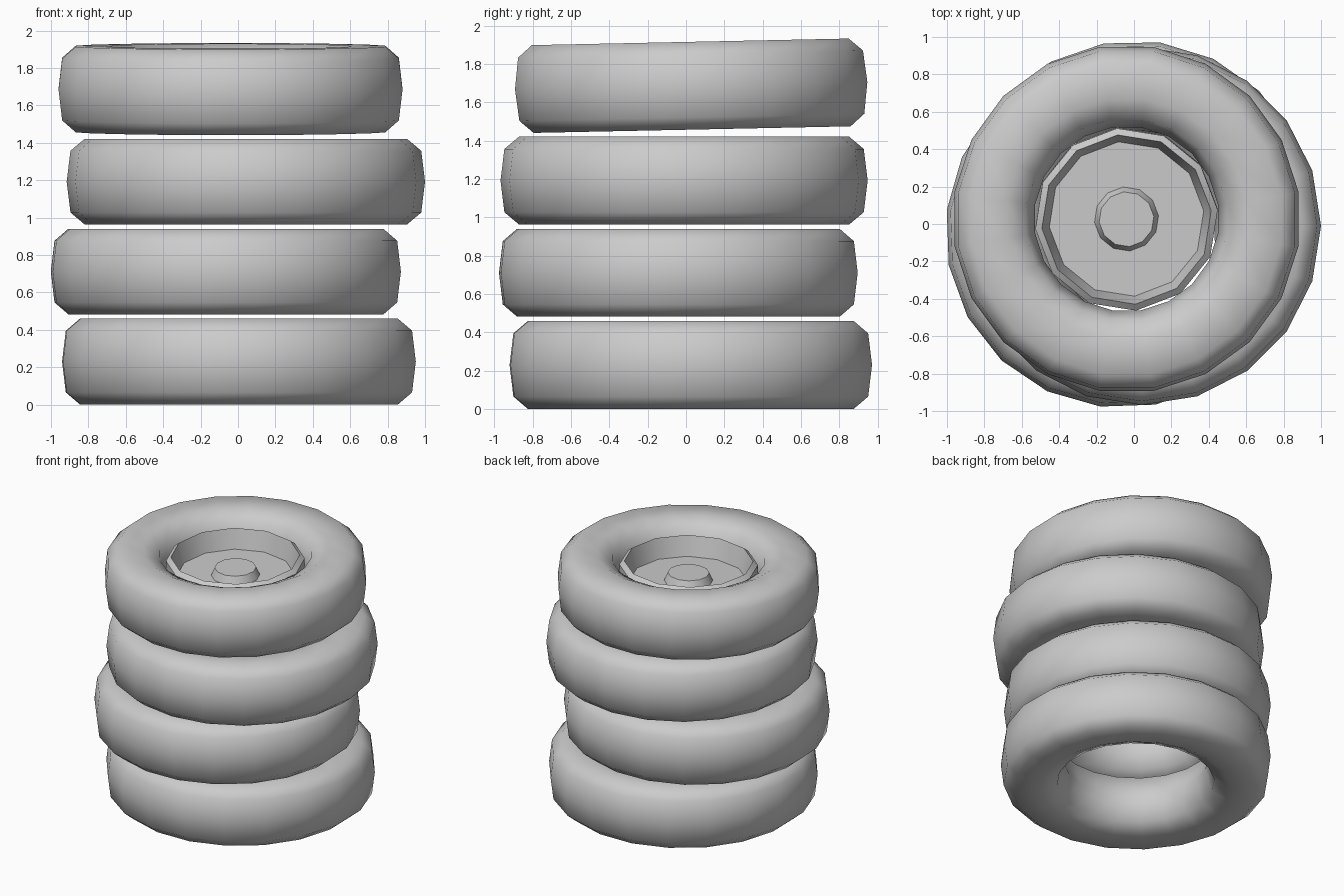
import bpy, bmesh, math

if "Cube" in bpy.data.objects:
    bpy.data.objects.remove(bpy.data.objects["Cube"])

grey = bpy.data.materials.new("plain_grey")
grey.diffuse_color = (0.6, 0.6, 0.6, 1)
grey.use_nodes = True
grey.node_tree.nodes["Principled BSDF"].inputs["Base Color"].default_value = grey.diffuse_color


def lathe(name, profile, sides, phase, closed=False):
    """Spin a (radius, height) profile around z; radius 0 becomes a pole."""
    bm = bmesh.new()
    rings = []
    for r, z in profile:
        if r == 0:
            rings.append([bm.verts.new((0, 0, z))] * sides)
            continue
        ring = []
        for i in range(sides):
            a = math.radians(phase) + math.tau * i / sides
            ring.append(bm.verts.new((r * math.cos(a), r * math.sin(a), z)))
        rings.append(ring)
    pairs = list(zip(rings, rings[1:]))
    if closed:
        pairs.append((rings[-1], rings[0]))
    for a, b in pairs:
        for i in range(sides):
            j = (i + 1) % sides
            corners = list(dict.fromkeys((a[i], a[j], b[j], b[i])))
            bm.faces.new(corners).smooth = True
    bmesh.ops.recalc_face_normals(bm, faces=bm.faces)
    # Smooth around the wheel; rim parts keep their hard corners
    if not closed:
        for e in bm.edges:
            e.smooth = e.calc_face_angle(0) < math.radians(35)
    mesh = bpy.data.meshes.new(name)
    bm.to_mesh(mesh)
    bm.free()
    mesh.materials.append(grey)
    obj = bpy.data.objects.new(name, mesh)
    bpy.context.collection.objects.link(obj)
    return obj


# Tyre cross-section, upper half from tread to bore, mirrored below
upper = [(0.945, 0.0), (0.925, 0.165), (0.85, 0.229), (0.66, 0.229),
         (0.55, 0.178), (0.502, 0.0)]
section = upper + [(r, -z) for r, z in reversed(upper[1:-1])]

# Stack of four tyres: x, y, mid height, outer radius, turn, tilt
stack = [(0.005, 0.025, 0.230, 0.955, 10, 0),
         (-0.065, -0.04, 0.711, 0.943, 11, 0),
         (0.042, -0.01, 1.192, 0.958, 0, 0),
         (-0.04, 0.027, 1.687, 0.931, 9, 0.0208)]
for n, (x, y, z, radius, turn, tilt) in enumerate(stack, 1):
    k = radius / 0.945
    tyre = lathe(f"tyre_{n}", [(r * k, h) for r, h in section], 20, turn,
                 closed=True)
    tyre.location = (x, y, z)
    tyre.rotation_euler.x = tilt

# Dished wheel rim and centre cap inside the top tyre
rim = lathe("wheel_rim", [(0, -0.12), (0.49, -0.12), (0.49, 0.135),
                          (0.455, 0.163), (0.415, 0.015), (0, 0.015)], 12, 6)
cap = lathe("centre_cap", [(0.172, 0.015), (0.147, 0.075), (0, 0.075)], 12, 6)
for part in (rim, cap):
    part.location = stack[3][:3]
    part.rotation_euler.x = stack[3][5]
